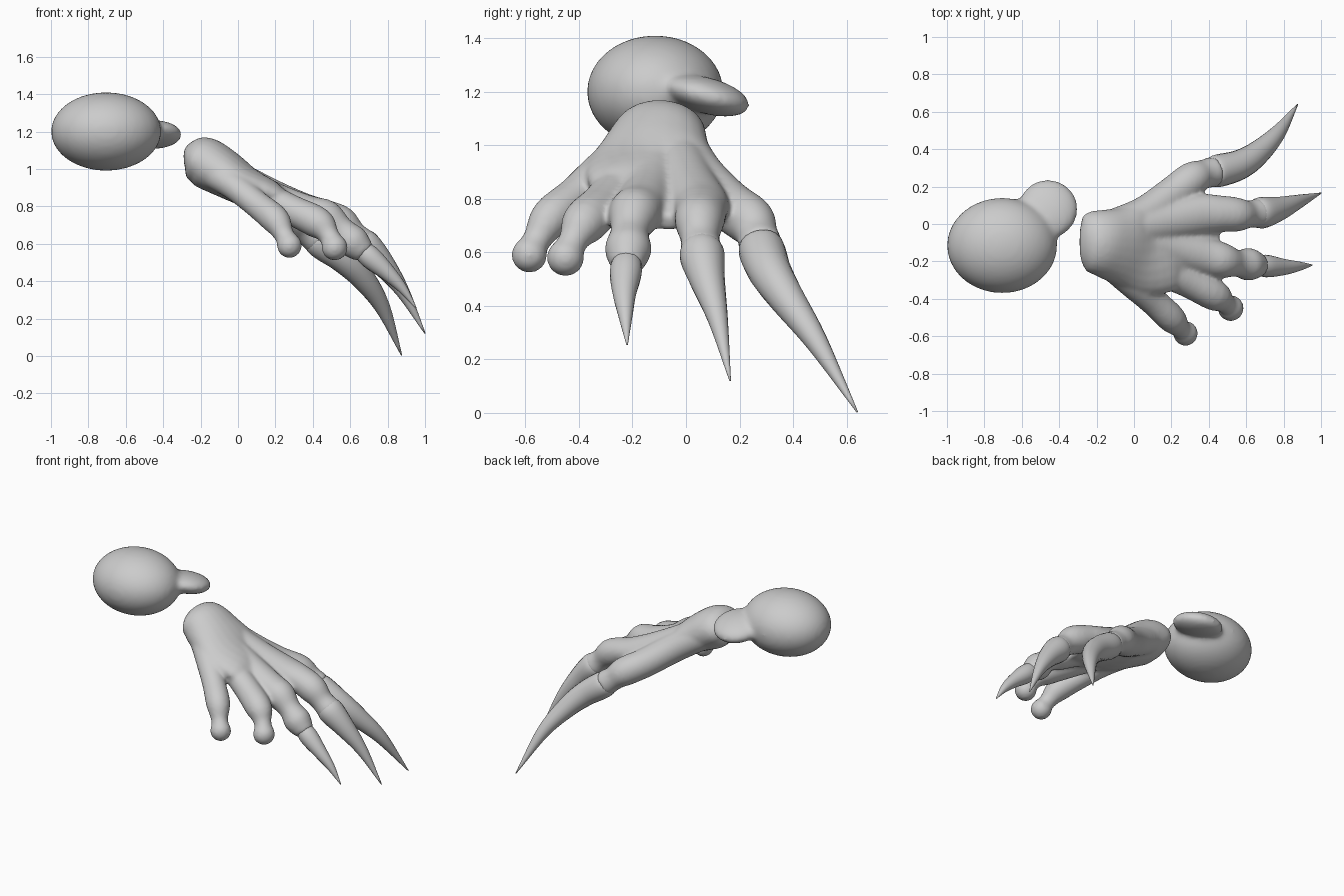
import bpy, bmesh
from math import cos, sin, pi, radians
from mathutils import Vector, Matrix


def spline(pts, steps):
    """Catmull-Rom interpolation of tuples."""
    v = [Vector(p) for p in pts]
    v = [v[0] * 2 - v[1]] + v + [v[-1] * 2 - v[-2]]
    out = []
    for i in range(1, len(v) - 2):
        a, b, c, d = v[i - 1:i + 3]
        for s in range(steps):
            t = s / steps
            out.append(0.5 * (2 * b + (c - a) * t + (2 * a - 5 * b + 4 * c - d) * t * t
                              + (3 * b - a - 3 * c + d) * t ** 3))
    return out + [v[-2]]


def add_tube(bm, pts, sides=24, steps=4):
    """Loft through stations of x, y, z, half width, half thickness."""
    pts = [p if len(p) == 5 else (*p, p[3]) for p in pts]
    pos = spline([p[:3] for p in pts], steps)
    size = spline([(p[3], p[4], 0) for p in pts], steps)
    rings = []
    for i, p in enumerate(pos):
        t = (pos[min(i + 1, len(pos) - 1)] - pos[max(i - 1, 0)]).normalized()
        side = t.cross(Vector((0, 0, 1))).normalized()
        up = side.cross(t)
        w, h = max(size[i].x, 0.002), max(size[i].y, 0.002)
        rings.append([bm.verts.new(p + side * cos(2 * pi * k / sides) * w
                                   + up * sin(2 * pi * k / sides) * h) for k in range(sides)])
    for a, b in zip(rings, rings[1:]):
        for k in range(sides):
            n = (k + 1) % sides
            bm.faces.new((a[k], a[n], b[n], b[k]))
    bm.faces.new(rings[0][::-1])
    bm.faces.new(rings[-1])


def add_ball(bm, c, r, tilt=0):
    m = (Matrix.Translation(c) @ Matrix.Rotation(radians(tilt), 4, 'X')
         @ Matrix.Diagonal((*(r if isinstance(r, tuple) else (r, r, r)), 1)))
    bmesh.ops.create_uvsphere(bm, u_segments=32, v_segments=20, radius=1, matrix=m)


def finish(name, bm, voxel=0, smooth=0):
    bmesh.ops.recalc_face_normals(bm, faces=bm.faces)
    for f in bm.faces:
        f.smooth = True
    me = bpy.data.meshes.new(name)
    bm.to_mesh(me)
    bm.free()
    ob = bpy.data.objects.new(name, me)
    bpy.context.collection.objects.link(ob)
    if voxel:
        r = ob.modifiers.new("Fuse", 'REMESH')
        r.mode = 'VOXEL'
        r.voxel_size = voxel
        r.use_smooth_shade = True
        s = ob.modifiers.new("Soften", 'SMOOTH')
        s.factor = 0.5
        s.iterations = smooth


# Rounded stump with a flat side lobe
bm = bmesh.new()
add_ball(bm, (-0.705, -0.115, 1.2), (0.296, 0.256, 0.21))
add_ball(bm, (-0.46, 0.08, 1.184), (0.162, 0.164, 0.068), -15)
finish("stump", bm, 0.014, 18)

# Hand: palm and finger roots fused into one skin
palm = [(-.29, -.095, 1.055, .06, .03), (-.275, -.095, 1.055, .125, .075),
        (-.245, -.095, 1.05, .16, .11), (-.18, -.1, 1.035, .178, .136),
        (-.08, -.115, .98, .208, .128), (.05, -.125, .9, .26, .105),
        (.17, -.09, .838, .265, .085), (.28, -.07, .782, .21, .072),
        (.37, -.06, .745, .13, .055), (.45, -.07, .71, .06, .03)]
fingers = [
    [(-.15, -.03, 1.01, .095), (.05, .05, .885, .095), (.2, .155, .78, .094),
     (.31, .238, .718, .094), (.37, .265, .668, .078), (.43, .28, .62, .084)],
    [(-.15, -.06, 1.03, .09), (.15, .005, .875, .1, .086), (.35, .05, .785, .108, .086),
     (.46, .055, .75, .098, .088), (.55, .05, .71, .092), (.615, .052, .65, .073),
     (.67, .058, .6, .082)],
    [(-.15, -.1, 1.03, .09), (.15, -.13, .87, .09, .08), (.36, -.17, .78, .098, .084),
     (.47, -.195, .738, .096), (.55, -.21, .675, .072), (.615, -.216, .61, .088),
     (.68, -.222, .55, .06)],
    [(-.15, -.14, 1.02, .09), (.1, -.235, .88, .085, .078), (.28, -.305, .785, .084, .08),
     (.43, -.38, .71, .085), (.485, -.42, .645, .056), (.512, -.445, .595, .062)],
    [(-.17, -.17, 1.0, .085), (-.02, -.3, .91, .085, .076), (.1, -.41, .812, .076, .072),
     (.2, -.505, .728, .077), (.245, -.555, .65, .054), (.27, -.58, .605, .06)],
]
bm = bmesh.new()
add_tube(bm, palm)
for f in fingers:
    add_tube(bm, f)
# stub ends of the two clawless fingers
add_ball(bm, (.517, -.45, .58), .07)
add_ball(bm, (.275, -.585, .59), .067)
finish("hand", bm, 0.011, 12)

# Long curved claws
claws = {
    "claw_outer": [(.40, .272, .65, .06), (.44, .282, .61, .086), (.56, .315, .525, .08),
                   (.66, .378, .425, .066), (.77, .488, .265, .042), (.875, .64, .003, .003)],
    "claw_middle": [(.63, .056, .635, .06), (.68, .06, .59, .084), (.77, .08, .495, .066),
                    (.88, .12, .345, .037), (1.0, .165, .12, .003)],
    "claw_inner": [(.65, -.218, .58, .05), (.71, -.225, .525, .06), (.8, -.23, .445, .044),
                   (.88, -.226, .36, .026), (.953, -.22, .255, .003)],
}
for name, pts in claws.items():
    bm = bmesh.new()
    add_tube(bm, pts, sides=20, steps=5)
    finish(name, bm)
